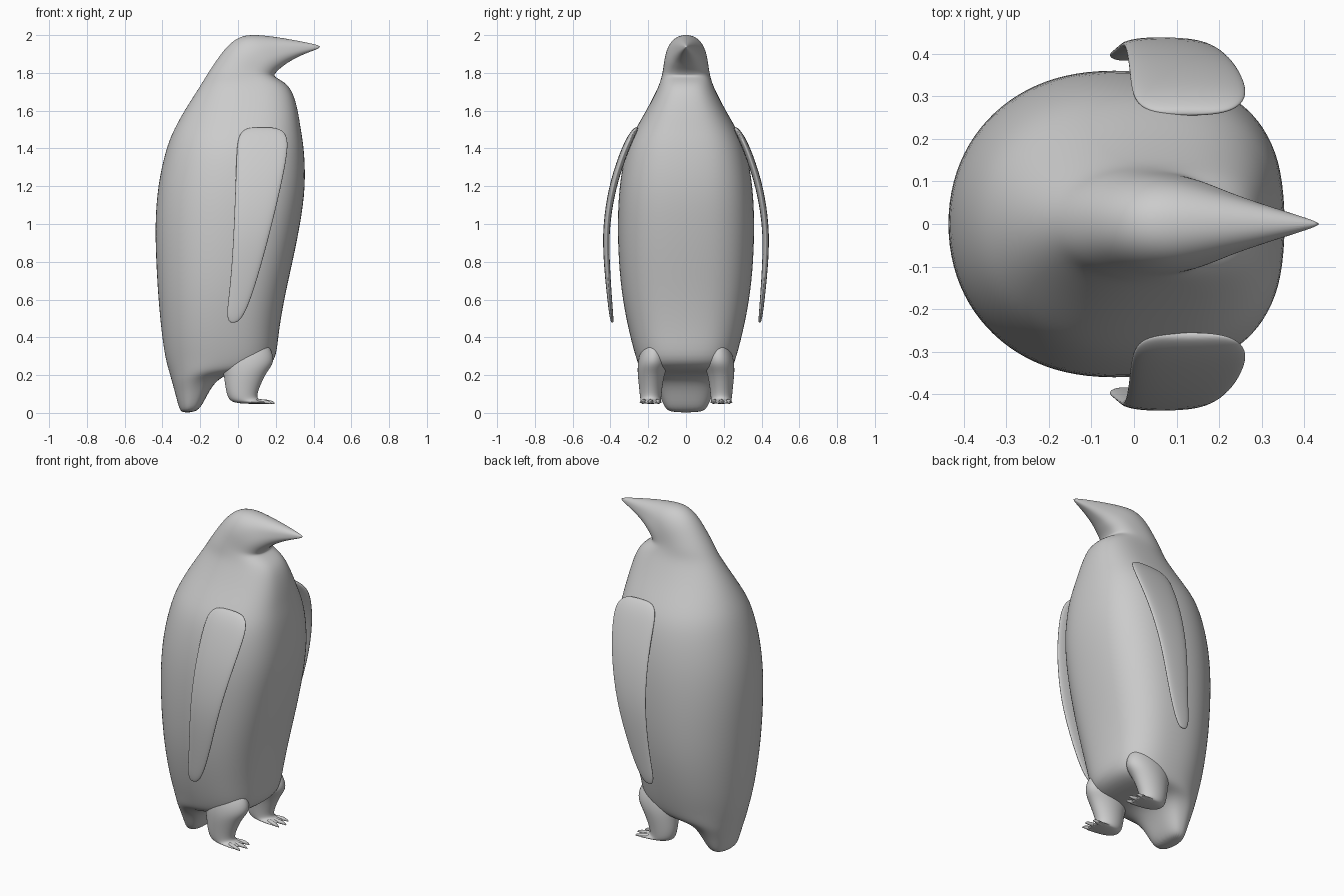
import bpy, bmesh
from math import cos, sin, pi


def power(v, e):
    return abs(v) ** e * (1 if v >= 0 else -1)


def loft(name, rings, sides=20, e_back=1.0, e_front=1.0, mirror=False, levels=2):
    """Each ring: back x, back z, front x, front z, half width, centre y."""
    bm = bmesh.new()
    loops = []
    for xb, zb, xf, zf, w, yc in rings:
        loop = []
        for i in range(sides):
            a = 2 * pi * i / sides
            e = e_front if cos(a) > 0 else e_back
            c, s = power(cos(a), e), power(sin(a), e)
            loop.append(bm.verts.new(((xb + xf) / 2 + c * (xf - xb) / 2,
                                      yc + s * w,
                                      (zb + zf) / 2 + c * (zf - zb) / 2)))
        loops.append(loop)
    for p, q in zip(loops, loops[1:]):
        for i in range(sides):
            j = (i + 1) % sides
            bm.faces.new((p[i], p[j], q[j], q[i]))
    bm.faces.new(loops[0])
    bm.faces.new(loops[-1])
    bmesh.ops.recalc_face_normals(bm, faces=bm.faces)
    for f in bm.faces:
        f.smooth = True
    me = bpy.data.meshes.new(name)
    bm.to_mesh(me)
    bm.free()
    ob = bpy.data.objects.new(name, me)
    bpy.context.collection.objects.link(ob)
    if mirror:
        m = ob.modifiers.new("mirror", 'MIRROR')
        m.use_axis = (False, True, False)
    sub = ob.modifiers.new("smooth", 'SUBSURF')
    sub.levels = sub.render_levels = levels
    return ob


# Body: tail tip, belly, shoulders, neck, head and beak in one skin
body = [
    (-.295, .000, -.225, .004, .085),
    (-.312, .020, -.190, .035, .115),
    (-.332, .100, -.140, .145, .152),
    (-.352, .170, -.065, .212, .198),
    (-.367, .220, .120, .222, .240),
    (-.385, .280, .205, .270, .262),
    (-.405, .400, .213, .400, .298),
    (-.425, .600, .246, .600, .340),
    (-.437, .800, .292, .800, .360),
    (-.443, 1.00, .333, 1.00, .366),
    (-.430, 1.20, .362, 1.20, .358),
    (-.385, 1.40, .353, 1.40, .322),
    (-.343, 1.50, .335, 1.50, .272),
    (-.287, 1.60, .320, 1.60, .212),
    (-.222, 1.70, .293, 1.70, .160),
    (-.190, 1.75, .252, 1.75, .138),
    (-.160, 1.80, .190, 1.780, .128),
    (-.110, 1.875, .195, 1.793, .120),
    (-.050, 1.955, .210, 1.812, .113),
    (.020, 2.000, .235, 1.832, .099),
    (.100, 2.003, .262, 1.853, .081),
    (.200, 1.991, .300, 1.875, .060),
    (.310, 1.972, .350, 1.900, .037),
    (.439, 1.945, .437, 1.932, .004),
]
loft("body", [r + (0,) for r in body], 24, 0.95, 0.74)

# Flippers: z, back x, front x, half thickness, centre y
flipper = [
    (1.512, .075, .180, .006, .262),
    (1.503, .032, .228, .014, .267),
    (1.475, .003, .260, .020, .284),
    (1.42, -.011, .272, .022, .312),
    (1.30, -.015, .254, .022, .358),
    (1.15, -.020, .221, .020, .400),
    (.95, -.027, .172, .018, .427),
    (.75, -.038, .117, .016, .417),
    (.60, -.053, .069, .013, .404),
    (.52, -.062, .033, .011, .396),
    (.485, -.050, .005, .008, .391),
    (.478, -.038, -.015, .005, .390),
]
loft("flippers", [(xb, z, xf, z, t, y) for z, xb, xf, t, y in flipper],
     12, 0.9, 0.9, True)

# Legs flaring into the belly and running into flat feet
leg = [
    (-.060, .400, .130, .410, .040, .165),
    (-.100, .310, .185, .330, .075, .172),
    (-.098, .250, .196, .265, .084, .174),
    (-.076, .200, .155, .218, .073, .185),
    (-.070, .140, .121, .150, .064, .187),
    (-.057, .080, .100, .092, .058, .187),
    (-.030, .052, .108, .074, .054, .187),
    (.060, .047, .120, .070, .058, .187),
    (.130, .048, .138, .064, .062, .187),
    (.145, .051, .146, .060, .058, .187),
]
loft("legs", leg, 16, 1.0, 1.0, True)

# Three toes with pointed claws on each foot
for k, name in ((-1, "inner_toe"), (0, "middle_toe"), (1, "outer_toe")):
    end = .195 if k == 0 else .178
    toe = [(.08, .075, .014, .030), (.125, .074, .015, .038),
           (end - .032, .070, .012, .043), (end - .022, .066, .006, .044),
           (end - .010, .064, .005, .045), (end, .051, .001, .046)]
    loft(name, [(x, z, x, .047, w, .187 + k * o) for x, z, w, o in toe],
         8, 1.0, 1.0, True, 1)
